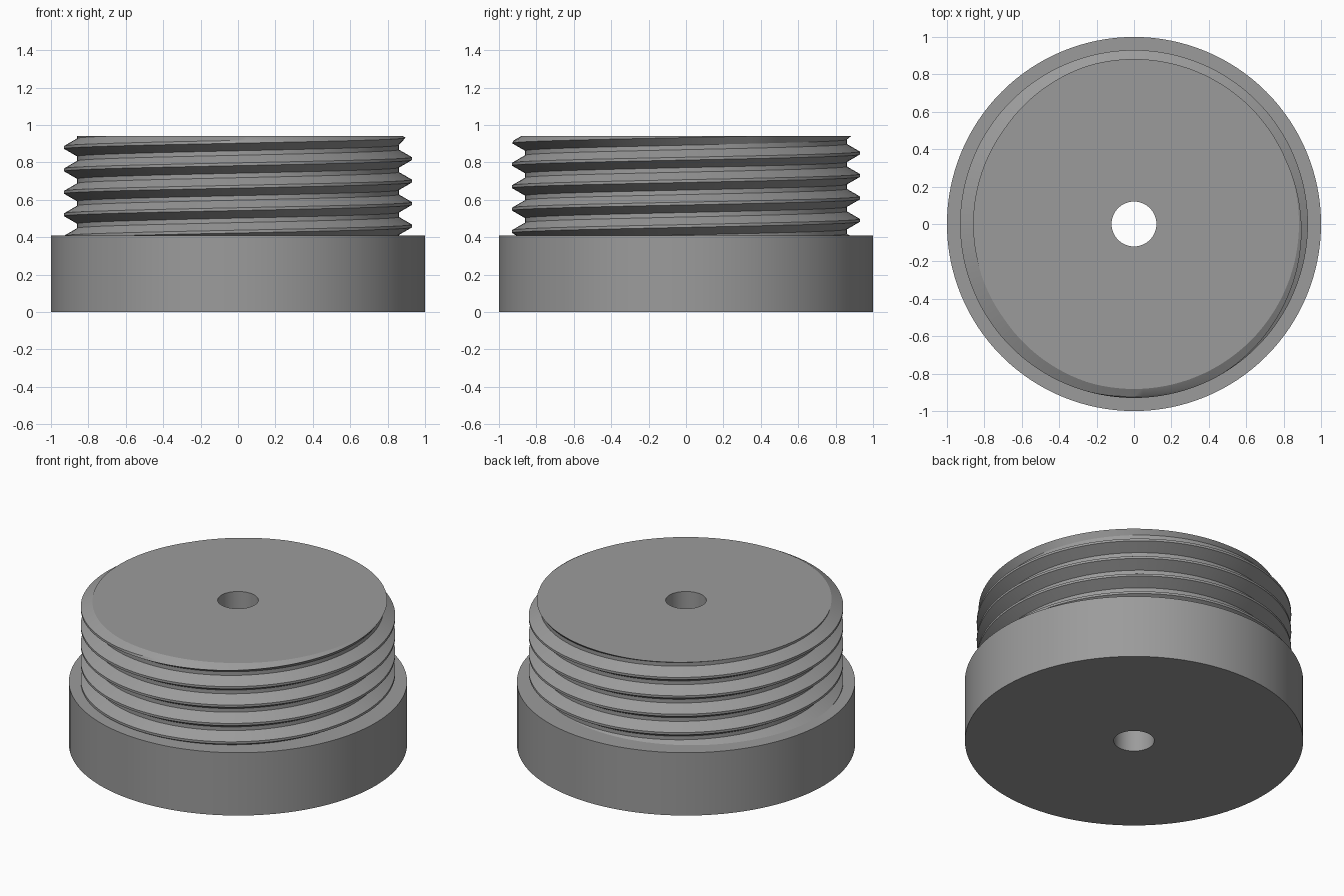
import bpy, bmesh, math

old = bpy.data.objects.get("Cube")
if old:
    bpy.data.objects.remove(old, do_unlink=True)

SEG = 128
HOLE_R, BASE_R = 0.12, 1.0
BASE_TOP, TOP = 0.41, 0.94
PITCH, CREST_Z = 0.12, 0.82
ROOT_R, CREST_R = 0.86, 0.93

grey = bpy.data.materials.new("mid grey")
grey.use_nodes = True
colour = (0.33, 0.33, 0.33, 1)
grey.diffuse_color = colour
grey.node_tree.nodes["Principled BSDF"].inputs["Base Color"].default_value = colour


def finish(bm, name):
    bmesh.ops.recalc_face_normals(bm, faces=bm.faces[:])
    mesh = bpy.data.meshes.new(name)
    bm.to_mesh(mesh)
    bm.free()
    obj = bpy.data.objects.new(name, mesh)
    bpy.context.collection.objects.link(obj)
    mesh.materials.append(grey)
    bpy.ops.object.select_all(action="DESELECT")
    obj.select_set(True)
    bpy.context.view_layer.objects.active = obj
    bpy.ops.object.shade_smooth_by_angle(angle=math.radians(25))
    return obj


def ring(bm, r, z):
    return [bm.verts.new((r * math.cos(a), r * math.sin(a), z))
            for a in (math.tau * i / SEG for i in range(SEG))]


# Base collar: closed lathe with the bore through it
bm = bmesh.new()
rings = [ring(bm, r, z) for r, z in
         ((HOLE_R, 0), (BASE_R, 0), (BASE_R, BASE_TOP), (HOLE_R, BASE_TOP))]
for k in range(4):
    a, b = rings[k], rings[(k + 1) % 4]
    if k == 2:
        continue  # shoulder is filled below
    for i in range(SEG):
        j = (i + 1) % SEG
        bm.faces.new((a[i], a[j], b[j], b[i]))
# Shoulder stops under the threaded part
inner = ring(bm, ROOT_R - 0.02, BASE_TOP)
for i in range(SEG):
    j = (i + 1) % SEG
    bm.faces.new((rings[2][i], rings[2][j], inner[j], inner[i]))
finish(bm, "base_collar")

# Threaded plug: one continuous helical sheet, trimmed flat at both ends
bm = bmesh.new()
profile = ((ROOT_R, -0.048), (CREST_R, -0.0075), (CREST_R, 0.0075), (ROOT_R, 0.048))
columns = []
for c in range(-5 * SEG, 3 * SEG + 1):
    a = math.tau * c / SEG
    z = CREST_Z + PITCH * c / SEG
    columns.append([bm.verts.new((r * math.cos(a), r * math.sin(a), z + dz))
                    for r, dz in profile])
for c in range(len(columns) - 1):
    a, b = columns[c], columns[c + 1]
    for k in range(3):
        bm.faces.new((a[k], b[k], b[k + 1], a[k + 1]))
    if c + 1 + SEG < len(columns):
        up_a, up_b = columns[c + SEG], columns[c + SEG + 1]
        bm.faces.new((a[3], b[3], up_b[0], up_a[0]))

for z, normal in ((BASE_TOP, (0, 0, -1)), (TOP, (0, 0, 1))):
    bmesh.ops.bisect_plane(bm, geom=bm.verts[:] + bm.edges[:] + bm.faces[:], dist=1e-6,
                           plane_co=(0, 0, z), plane_no=normal, clear_outer=True)
bmesh.ops.remove_doubles(bm, verts=bm.verts[:], dist=1e-5)

# Lead-in chamfer on the last turn
for v in bm.verts:
    r = math.hypot(v.co.x, v.co.y)
    limit = 0.882 + 1.75 * (TOP - v.co.z)
    if r > limit:
        v.co.x *= limit / r
        v.co.y *= limit / r

# Flat top with the bore opening
rim = [e for e in bm.edges if e.is_boundary and all(v.co.z > TOP - 1e-4 for v in e.verts)]
bore_top, bore_low = ring(bm, HOLE_R, TOP), ring(bm, HOLE_R, BASE_TOP)
bore_edges = []
for i in range(SEG):
    j = (i + 1) % SEG
    bm.faces.new((bore_top[i], bore_top[j], bore_low[j], bore_low[i]))
    bore_edges.append(bm.edges.get((bore_top[i], bore_top[j])))
bmesh.ops.triangle_fill(bm, edges=rim + bore_edges, use_beauty=True, normal=(0, 0, 1))
finish(bm, "threaded_plug")
